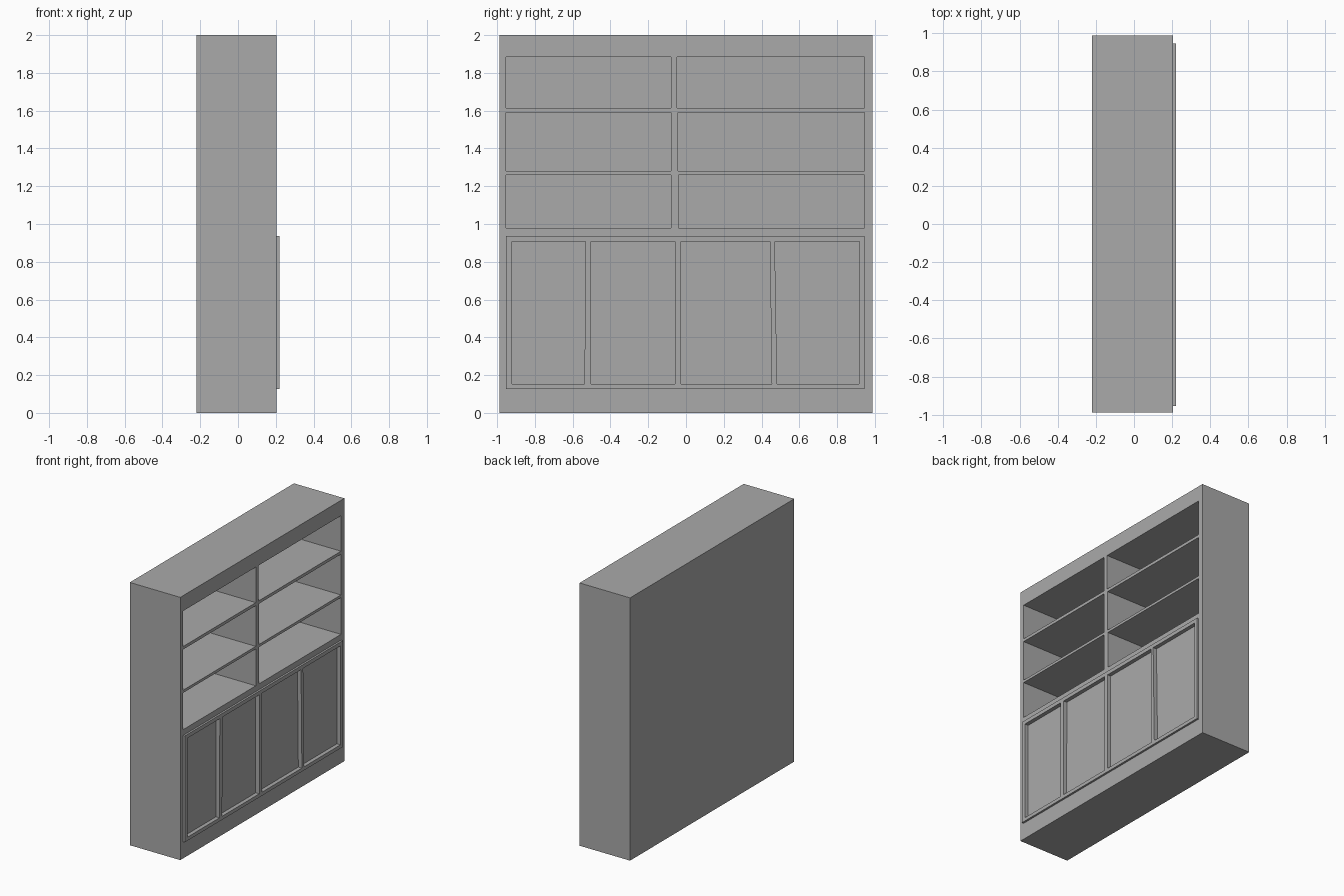
import bpy

if "Cube" in bpy.data.objects:
    bpy.data.objects.remove(bpy.data.objects["Cube"], do_unlink=True)

grey = bpy.data.materials.new("plain grey")
grey.use_nodes = True
colour = (0.4, 0.4, 0.4, 1)
grey.diffuse_color = colour
grey.node_tree.nodes["Principled BSDF"].inputs["Base Color"].default_value = colour


def prism(name, outline, x0, x1):
    """Extrude a y-z outline (counter-clockwise from +x) from x0 to x1."""
    n = len(outline)
    verts = [(x, y, z) for x in (x0, x1) for y, z in outline]
    faces = [tuple(reversed(range(n))), tuple(range(n, 2 * n))]
    faces += [(i, (i + 1) % n, (i + 1) % n + n, i + n) for i in range(n)]
    mesh = bpy.data.meshes.new(name)
    mesh.from_pydata(verts, [], faces)
    mesh.materials.append(grey)
    obj = bpy.data.objects.new(name, mesh)
    bpy.context.collection.objects.link(obj)
    return obj


def board(name, y0, y1, z0, z1, x0, x1):
    return prism(name, [(y0, z0), (y1, z0), (y1, z1), (y0, z1)], x0, x1)


BACK, INNER, FRONT = -0.22, -0.2, 0.205
PANEL, FRAME = 0.19, 0.22
HALF, LEFT, RIGHT = 0.987, -0.953, 0.946

# Carcass: back, sides, top and plinth
board("back_panel", -HALF, HALF, 0, 2, BACK, INNER)
board("side_a", -HALF, LEFT, 0, 2, INNER, FRONT)
board("side_b", RIGHT, HALF, 0, 2, INNER, FRONT)
board("top", LEFT, RIGHT, 1.883, 2, INNER, FRONT)
board("plinth", LEFT, RIGHT, 0, 0.127, INNER, FRONT)

# Open shelves and their divider
shelves = [("counter", 0.936, 0.98), ("lower_shelf", 1.26, 1.28), ("upper_shelf", 1.59, 1.613)]
for name, z0, z1 in shelves:
    board(name, LEFT, RIGHT, z0, z1, INNER, FRONT)
levels = [0.98, 1.26, 1.28, 1.59, 1.613, 1.883]
for i, edge in enumerate((-0.04, -0.042, -0.048)):
    board(f"divider_{i + 1}", -0.079, edge, levels[2 * i], levels[2 * i + 1], INNER, FRONT)

# Cupboard: recessed door panels behind a raised frame
BOTTOM, TOP = 0.154, 0.907
board("door_panels", LEFT, RIGHT, 0.127, 0.936, PANEL - 0.02, PANEL)
board("bottom_rail", LEFT, RIGHT, 0.127, BOTTOM, PANEL, FRAME)
board("top_rail", LEFT, RIGHT, TOP, 0.936, PANEL, FRAME)

# Stiles: y of both edges at the bottom, then at the top
stiles = [
    (LEFT, -0.922, LEFT, -0.922),
    (-0.537, -0.504, -0.533, -0.502),
    (-0.058, -0.026, -0.058, -0.026),
    (0.454, 0.482, 0.444, 0.47),
    (0.917, RIGHT, 0.919, RIGHT),
]
for i, (b0, b1, t0, t1) in enumerate(stiles):
    prism(f"door_stile_{i + 1}", [(b0, BOTTOM), (b1, BOTTOM), (t1, TOP), (t0, TOP)], PANEL, FRAME)
